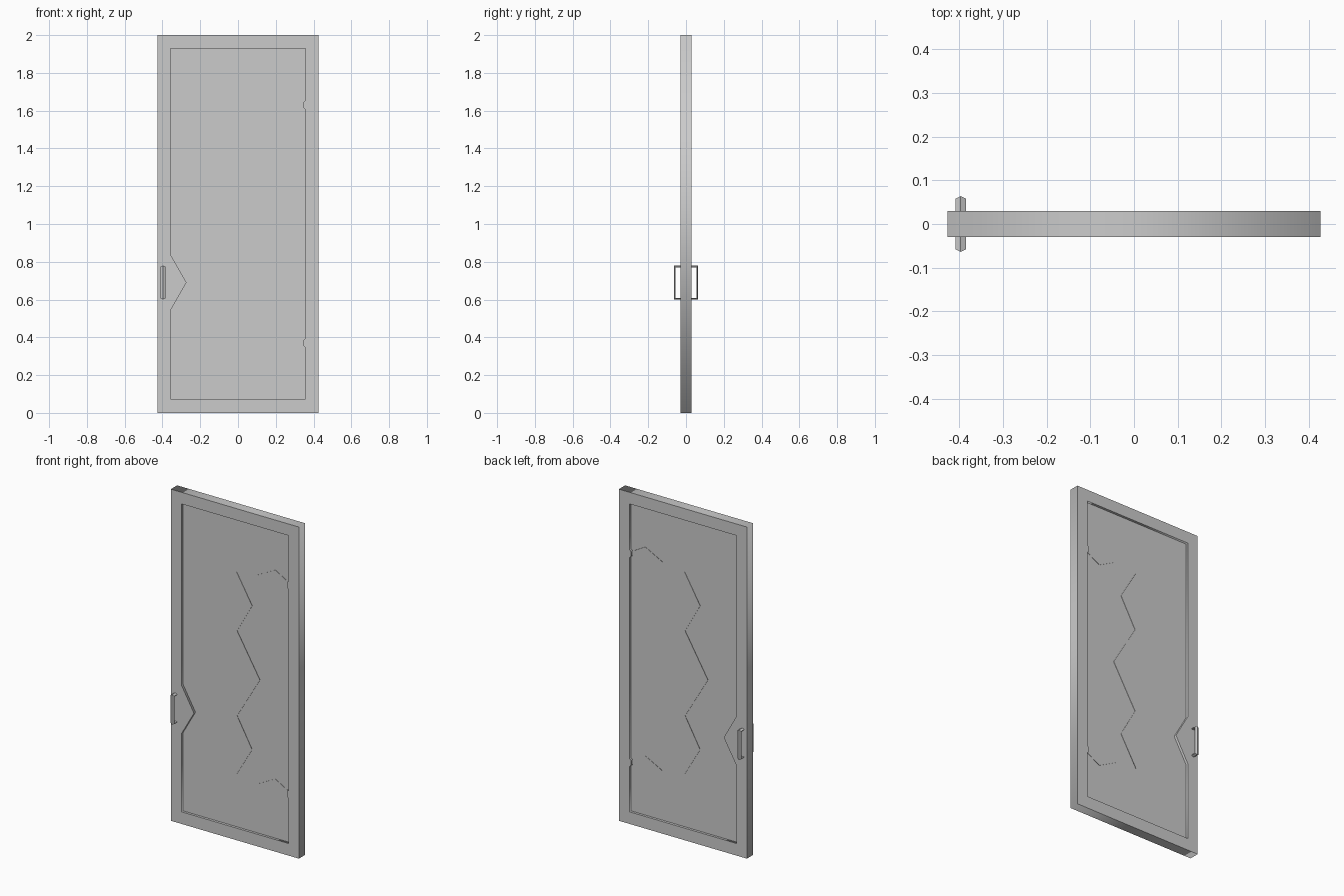
import bpy
import bmesh

if "Cube" in bpy.data.objects:
    bpy.data.objects.remove(bpy.data.objects["Cube"])

HALF_DEPTH = 0.03      # half thickness of the frame
PANEL_DEPTH = 0.015    # half thickness of the recessed panel


def plate(name, loops, half):
    """Solid plate from closed (x, z) outlines; a second outline is a hole."""
    cu = bpy.data.curves.new(name, 'CURVE')
    cu.dimensions = '2D'
    cu.fill_mode = 'BOTH'
    cu.extrude = half
    for pts in loops:
        sp = cu.splines.new('POLY')
        sp.points.add(len(pts) - 1)
        for p, (x, z) in zip(sp.points, pts):
            p.co = (x, z, 0, 1)
        sp.use_cyclic_u = True
    ob = bpy.data.objects.new(name, cu)
    ob.rotation_euler.x = 1.5707963
    bpy.context.collection.objects.link(ob)
    bpy.ops.object.select_all(action='DESELECT')
    ob.select_set(True)
    bpy.context.view_layer.objects.active = ob
    bpy.ops.object.convert(target='MESH')
    return ob


# Frame outline, with a pointed handle plate and small hinge bumps
outer = [(-0.427, 0), (0.427, 0), (0.427, 2), (-0.427, 2)]
inner = [(-0.357, 0.073), (0.357, 0.073)]
for zc in (0.37, 1.63):
    inner += [(0.357, zc - 0.024), (0.347, zc - 0.016),
              (0.347, zc + 0.016), (0.357, zc + 0.024)]
inner += [(0.357, 1.93), (-0.357, 1.93),
          (-0.357, 0.838), (-0.273, 0.69), (-0.357, 0.543)]
plate("door_frame", [outer, inner], HALF_DEPTH)
plate("door_panel", [inner], PANEL_DEPTH)

# Slightly raised chain of three diamonds
side = [(0.106, 0.566), (0.006, 0.744), (0.158, 1.0), (0.006, 1.256), (0.106, 1.434)]
chain = [(0, 0.386)] + side + [(0, 1.614)] + [(-x, z) for x, z in reversed(side)]
plate("diamond_inlay", [chain], PANEL_DEPTH + 0.002)

# Diamond hinge plates
for label, zc in (("lower", 0.37), ("upper", 1.63)):
    plate(label + "_hinge_plate",
          [[(0.143, zc), (0.26, zc - 0.061), (0.347, zc - 0.012),
            (0.347, zc + 0.012), (0.26, zc + 0.061)]], PANEL_DEPTH + 0.002)


# Ridged pull handle: cross-section swept along a square U path
def handle(name, s):
    section = [(-0.012, 0), (0, 0.006), (0.012, 0), (0.012, -0.003), (-0.012, -0.003)]
    # path point (y, z) and outward mitre direction
    path = [(0.028, 0.606, 0, -1), (0.058, 0.606, 1, -1),
            (0.058, 0.774, 1, 1), (0.028, 0.774, 0, 1)]
    bm = bmesh.new()
    rings = [[bm.verts.new((-0.397 + x, s * (y + dy * o), z + dz * o))
              for x, o in section] for y, z, dy, dz in path]
    n = len(section)
    for a, b in zip(rings, rings[1:]):
        for i in range(n):
            j = (i + 1) % n
            bm.faces.new((a[i], a[j], b[j], b[i]))
    bm.faces.new(rings[0])
    bm.faces.new(rings[-1])
    bmesh.ops.recalc_face_normals(bm, faces=bm.faces)
    me = bpy.data.meshes.new(name)
    bm.to_mesh(me)
    bm.free()
    bpy.context.collection.objects.link(bpy.data.objects.new(name, me))


handle("front_handle", -1)
handle("back_handle", 1)
